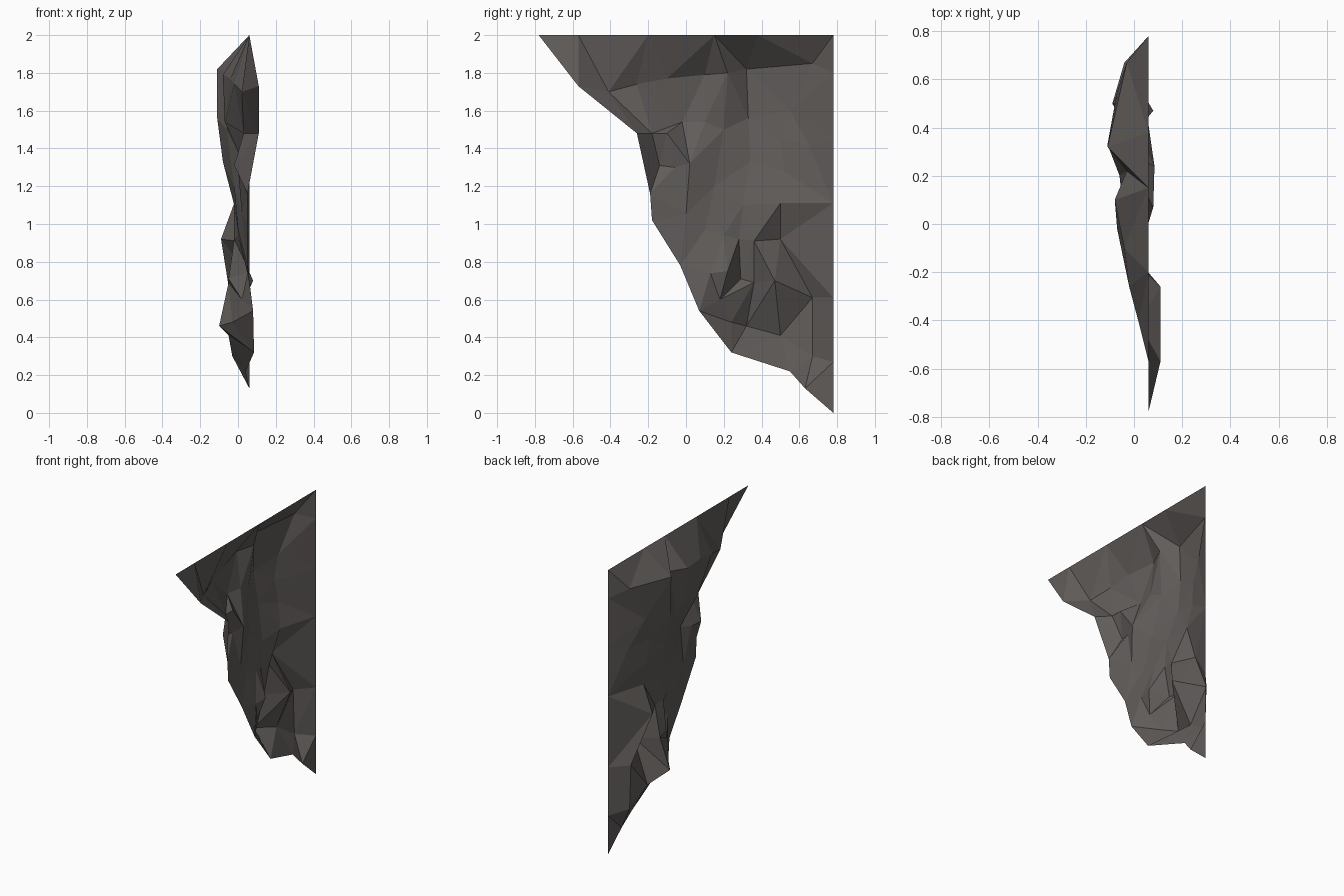
import bpy
import bmesh
from mathutils import Vector
from mathutils.geometry import delaunay_2d_cdt

# Every point is (y, z, x): position in the side profile, then depth
EDGE = 0.06   # depth of the straight top and back borders

# Ragged lower-left border, from top-left down to the bottom corner
ragged = [(-.78, 2, EDGE), (-.57, 1.73, .11), (-.26, 1.48, .11), (-.19, 1.16, .05),
          (-.18, 1.02, .05), (-.03, .78, .05), (.07, .54, .08), (.24, .32, .085),
          (.55, .22, .04), (.63, .13, EDGE), (.78, 0, EDGE)]
# Straight borders
back = [(.78, z, EDGE) for z in (.27, .61, 1.11, 1.45, 1.8, 2)]
top = [(y, 2, EDGE) for y in (.63, .38, .15, -.2, -.57)]
outline = ragged + back + top

# Creases: consecutive points are joined by a hard fold
creases = [
    # overhang under the top border
    [(-.1, 1.77, -.04), (.1, 1.79, -.08), (.22, 1.8, -.03)],
    [(.33, 1.56, -.11), (.32, 1.82, -.11), (.67, 1.85, -.03)],
    # upper pocket
    [(-.41, 1.7, .02), (-.18, 1.48, .03), (-.26, 1.74, -.02), (-.02, 1.54, -.07),
     (.02, 1.32, .03), (-.06, 1.3, 0), (-.14, 1.31, -.02), (-.18, 1.48, .03)],
    [(-.1, 1.48, .03)],
    # lower ledge and boulder
    [(.5, 1.11, -.02), (.5, .92, -.09), (.36, .91, -.01), (.36, .69, -.05),
     (.47, .7, .08), (.67, .61, -.04)],
    [(.47, .7, .08), (.5, .92, -.09), (.67, .61, -.04)],
    [(.36, .69, -.05), (.24, .48, -.03), (.32, .46, -.1), (.5, .41, -.05), (.67, .3, -.03)],
    [(.36, .69, -.05), (.32, .46, -.1)],
    # small lip
    [(.13, .74, .05), (.22, .75, .06), (.29, .71, -.05), (.28, .92, -.02)],
    [(.2, .94, 0), (.22, .75, .06)],
]
# Gentle undulation of the middle face
middle = [(.1, 1.54, -.05), (.2, 1.5, -.06), (.34, 1.33, -.08), (.52, 1.28, -.05),
          (.55, 1.6, -.07), (.5, 1.45, -.07), (.65, 1.42, -.01), (.15, 1.2, -.02),
          (0, 1.05, .02), (.3, 1.1, -.02), (.1, .97, 0), (.18, .6, .02)]

points, edges = [], []


def index_of(p):
    if p not in points:
        points.append(p)
    return points.index(p)


ring = [index_of(p) for p in outline]
for chain in creases:
    ids = [index_of(p) for p in chain]
    edges += list(zip(ids, ids[1:]))
for p in middle:
    index_of(p)

# Triangulate the side profile inside the border
flat = [Vector(p[:2]) for p in points]
verts, _, faces, source, _, _ = delaunay_2d_cdt(flat, edges, [ring], 1, 1e-5)

bm = bmesh.new()
made = []
for v, src in zip(verts, source):
    depth = points[src[0]][2] if src else 0
    made.append(bm.verts.new((depth, v.x, v.y)))
for f in faces:
    bm.faces.new([made[i] for i in f])

mesh = bpy.data.meshes.new("rock_face")
bm.to_mesh(mesh)
bm.free()
rock = bpy.data.objects.new("rock_face", mesh)
bpy.context.collection.objects.link(rock)

# One dark stone colour
stone = bpy.data.materials.new("dark_stone")
stone.diffuse_color = (.118, .107, .102, 1)
mesh.materials.append(stone)
